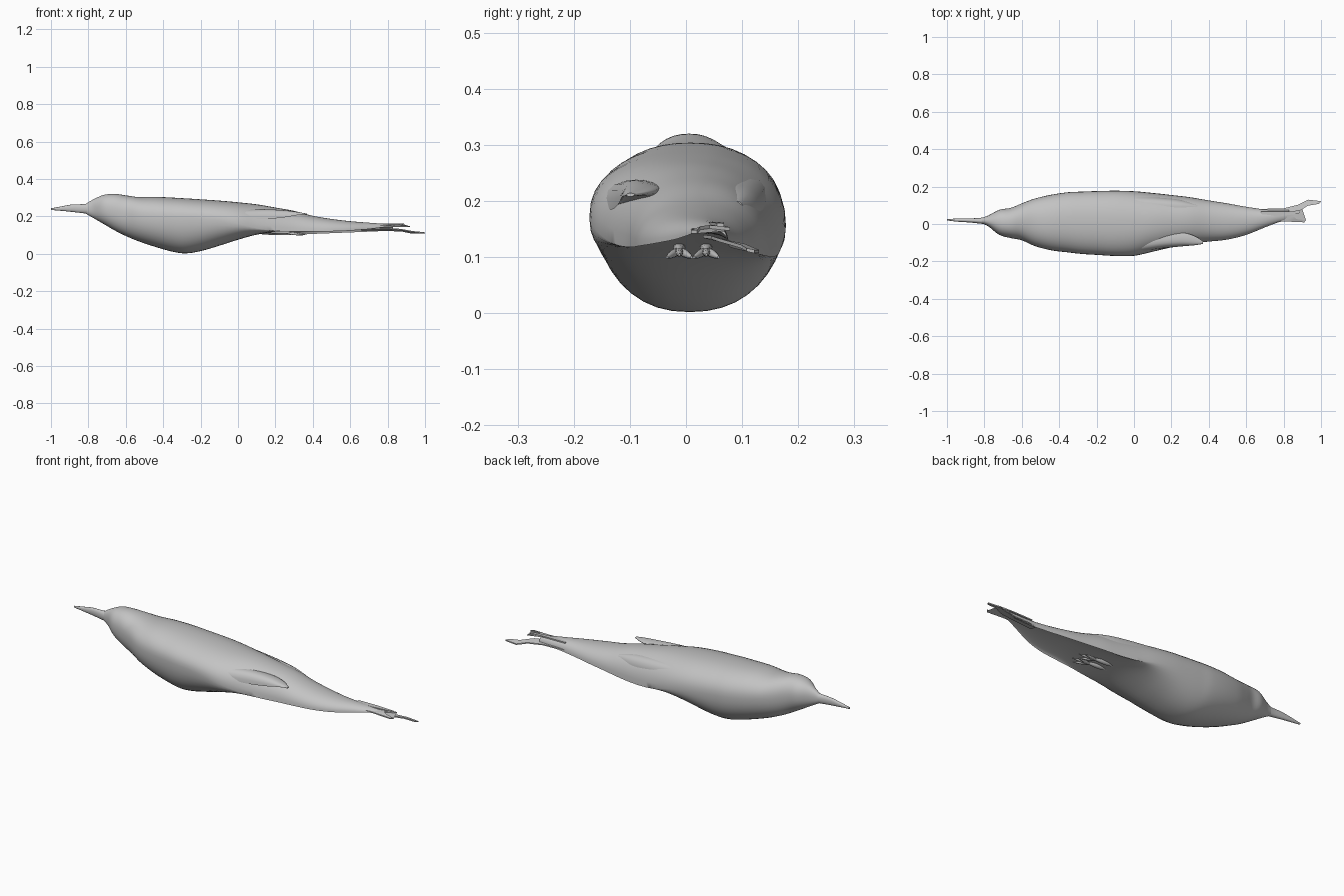
import bpy, bmesh, math

cube = bpy.data.objects.get("Cube")
if cube:
    bpy.data.objects.remove(cube, do_unlink=True)

grey = bpy.data.materials.new("plain grey")
grey.use_nodes = True
grey.diffuse_color = (0.55, 0.55, 0.55, 1)
bsdf = grey.node_tree.nodes["Principled BSDF"]
bsdf.inputs["Base Color"].default_value = (0.55, 0.55, 0.55, 1)
bsdf.inputs["Roughness"].default_value = 0.8


def finish(name, bm, angle=50):
    bmesh.ops.recalc_face_normals(bm, faces=bm.faces)
    mesh = bpy.data.meshes.new(name)
    bm.to_mesh(mesh)
    bm.free()
    mesh.materials.append(grey)
    obj = bpy.data.objects.new(name, mesh)
    bpy.context.collection.objects.link(obj)
    bpy.ops.object.select_all(action='DESELECT')
    obj.select_set(True)
    bpy.context.view_layer.objects.active = obj
    bpy.ops.object.shade_smooth_by_angle(angle=math.radians(angle))
    return obj


def smooth_rows(rows, steps):
    """Catmull-Rom interpolation between stations."""
    out = []
    for i in range(len(rows) - 1):
        p0, p1, p2 = rows[max(i - 1, 0)], rows[i], rows[i + 1]
        p3 = rows[min(i + 2, len(rows) - 1)]
        for s in range(steps):
            t = s / steps
            out.append([0.5 * (2 * b + (c - a) * t + (2 * a - 5 * b + 4 * c - d) * t * t
                               + (3 * b - a - 3 * c + d) * t ** 3)
                        for a, b, c, d in zip(p0, p1, p2, p3)])
    return out + [list(rows[-1])]


def loft(name, rows, sides=40, steps=4, power=0.9):
    """Stations: x, right y, left y, top z, bottom z, right edge z, left edge z."""
    bm = bmesh.new()
    rings = []
    for x, yr, yl, zt, zb, er, el in smooth_rows(rows, steps):
        ring = []
        for k in range(sides):
            a = 2 * math.pi * k / sides
            c, s = math.cos(a), math.sin(a)
            u = math.copysign(abs(c) ** power, c)
            edge = (er + el) / 2 + (el - er) / 2 * u
            end = zt if s > 0 else zb
            ring.append(bm.verts.new((x, (yl + yr) / 2 + (yl - yr) / 2 * u,
                                      edge + (end - edge) * abs(s) ** power)))
        rings.append(ring)
    for a, b in zip(rings, rings[1:]):
        for k in range(sides):
            j = (k + 1) % sides
            bm.faces.new((a[k], a[j], b[j], b[k]))
    bm.faces.new(rings[0])
    bm.faces.new(rings[-1])
    return finish(name, bm)


def plate(name, outline, thickness=0.006):
    """Thin feather from an outline of 3D points."""
    bm = bmesh.new()
    top = [bm.verts.new((x, y, z + thickness / 2)) for x, y, z in outline]
    low = [bm.verts.new((x, y, z - thickness / 2)) for x, y, z in outline]
    bm.faces.new(top)
    bm.faces.new(low[::-1])
    n = len(top)
    for i in range(n):
        j = (i + 1) % n
        bm.faces.new((top[i], low[i], low[j], top[j]))
    bmesh.ops.triangulate(bm, faces=[f for f in bm.faces if len(f.verts) > 4])
    return finish(name, bm, 30)


# Head and torso, fading under the folded wings
loft("body", [
    (-0.82, 0.005, 0.032, 0.262, 0.218, 0.240, 0.240),
    (-0.78, -0.012, 0.045, 0.287, 0.195, 0.240, 0.240),
    (-0.72, -0.058, 0.076, 0.314, 0.160, 0.240, 0.240),
    (-0.66, -0.075, 0.086, 0.320, 0.125, 0.230, 0.230),
    (-0.60, -0.087, 0.110, 0.312, 0.095, 0.215, 0.215),
    (-0.53, -0.118, 0.136, 0.303, 0.066, 0.205, 0.205),
    (-0.44, -0.141, 0.157, 0.304, 0.036, 0.198, 0.192),
    (-0.35, -0.152, 0.170, 0.300, 0.011, 0.194, 0.182),
    (-0.28, -0.160, 0.173, 0.296, 0.002, 0.192, 0.176),
    (-0.20, -0.165, 0.176, 0.291, 0.014, 0.188, 0.168),
    (-0.10, -0.171, 0.178, 0.284, 0.043, 0.180, 0.156),
    (0.00, -0.170, 0.175, 0.275, 0.075, 0.160, 0.135),
    (0.10, -0.148, 0.166, 0.264, 0.102, 0.136, 0.108),
    (0.20, -0.125, 0.155, 0.247, 0.118, 0.122, 0.100),
    (0.30, -0.105, 0.143, 0.229, 0.130, 0.118, 0.102),
    (0.40, -0.094, 0.126, 0.203, 0.140, 0.118, 0.106),
    (0.50, -0.083, 0.110, 0.186, 0.142, 0.120, 0.110),
    (0.60, -0.058, 0.092, 0.174, 0.143, 0.124, 0.114),
    (0.70, -0.018, 0.078, 0.166, 0.143, 0.132, 0.118),
    (0.78, 0.012, 0.076, 0.160, 0.145, 0.142, 0.122),
    (0.83, 0.025, 0.074, 0.154, 0.146, 0.145, 0.126),
])

# Slim pointed beak
loft("beak", [
    (-1.00, 0.019, 0.026, 0.243, 0.234, 0.239, 0.239),
    (-0.95, 0.013, 0.029, 0.252, 0.230, 0.241, 0.241),
    (-0.89, 0.009, 0.030, 0.263, 0.224, 0.243, 0.243),
    (-0.83, 0.003, 0.032, 0.265, 0.217, 0.241, 0.241),
    (-0.77, -0.005, 0.040, 0.270, 0.210, 0.240, 0.240),
], sides=20)

# Folded wing tips lying over the rump
loft("right_wing_tip", [
    (0.02, -0.150, -0.050, 0.235, 0.190, 0.190, 0.225),
    (0.14, -0.132, -0.045, 0.238, 0.195, 0.185, 0.225),
    (0.25, -0.120, -0.045, 0.232, 0.205, 0.195, 0.220),
    (0.32, -0.114, -0.062, 0.223, 0.209, 0.207, 0.216),
    (0.37, -0.106, -0.092, 0.214, 0.208, 0.210, 0.212),
], sides=20)
loft("left_wing_tip", [
    (0.00, 0.050, 0.150, 0.245, 0.180, 0.225, 0.190),
    (0.14, 0.040, 0.142, 0.235, 0.180, 0.220, 0.175),
    (0.25, 0.045, 0.130, 0.222, 0.180, 0.210, 0.165),
    (0.34, 0.075, 0.105, 0.200, 0.170, 0.190, 0.165),
], sides=20)

# Ragged tail feathers
plate("long_tail_feather", [
    (0.66, 0.030, 0.137), (0.66, 0.080, 0.126), (0.80, 0.084, 0.125),
    (0.88, 0.104, 0.121), (0.93, 0.130, 0.110), (1.00, 0.122, 0.110),
    (0.99, 0.108, 0.113), (0.93, 0.098, 0.119), (0.87, 0.060, 0.130),
    (0.80, 0.045, 0.135)])
plate("short_tail_feather", [
    (0.70, 0.000, 0.148), (0.70, 0.060, 0.155), (0.82, 0.062, 0.155),
    (0.90, 0.078, 0.150), (0.85, 0.042, 0.154), (0.87, 0.026, 0.152),
    (0.92, 0.020, 0.145), (0.91, 0.009, 0.145), (0.80, 0.014, 0.147)])
plate("middle_tail_feather", [
    (0.68, 0.040, 0.160), (0.68, 0.066, 0.160), (0.80, 0.068, 0.160),
    (0.89, 0.068, 0.157), (0.88, 0.055, 0.158), (0.78, 0.042, 0.159)])


# Small tucked feet: each toe is a thin tapered tube
def toe(name, x0, x1, y0, y1, z0, z1, r):
    rows = []
    for t, k in ((0, 0.7), (0.35, 1), (0.7, 0.8), (1, 0.3)):
        x, y, z = x0 + (x1 - x0) * t, y0 + (y1 - y0) * t, z0 + (z1 - z0) * t
        rows.append((x, y - r * k, y + r * k, z + r * k, z - r * k, z, z))
    loft(name, rows, sides=10, steps=3)


for side, y in (("right", -0.012), ("left", 0.036)):
    toe(side + "_leg", 0.16, 0.29, y, y, 0.120, 0.112, 0.011)
    for i, spread in enumerate((-0.022, 0.0, 0.022)):
        toe(f"{side}_toe_{i + 1}", 0.26, 0.37 - abs(spread), y, y + spread,
            0.112, 0.104 - 0.2 * abs(spread), 0.007)
